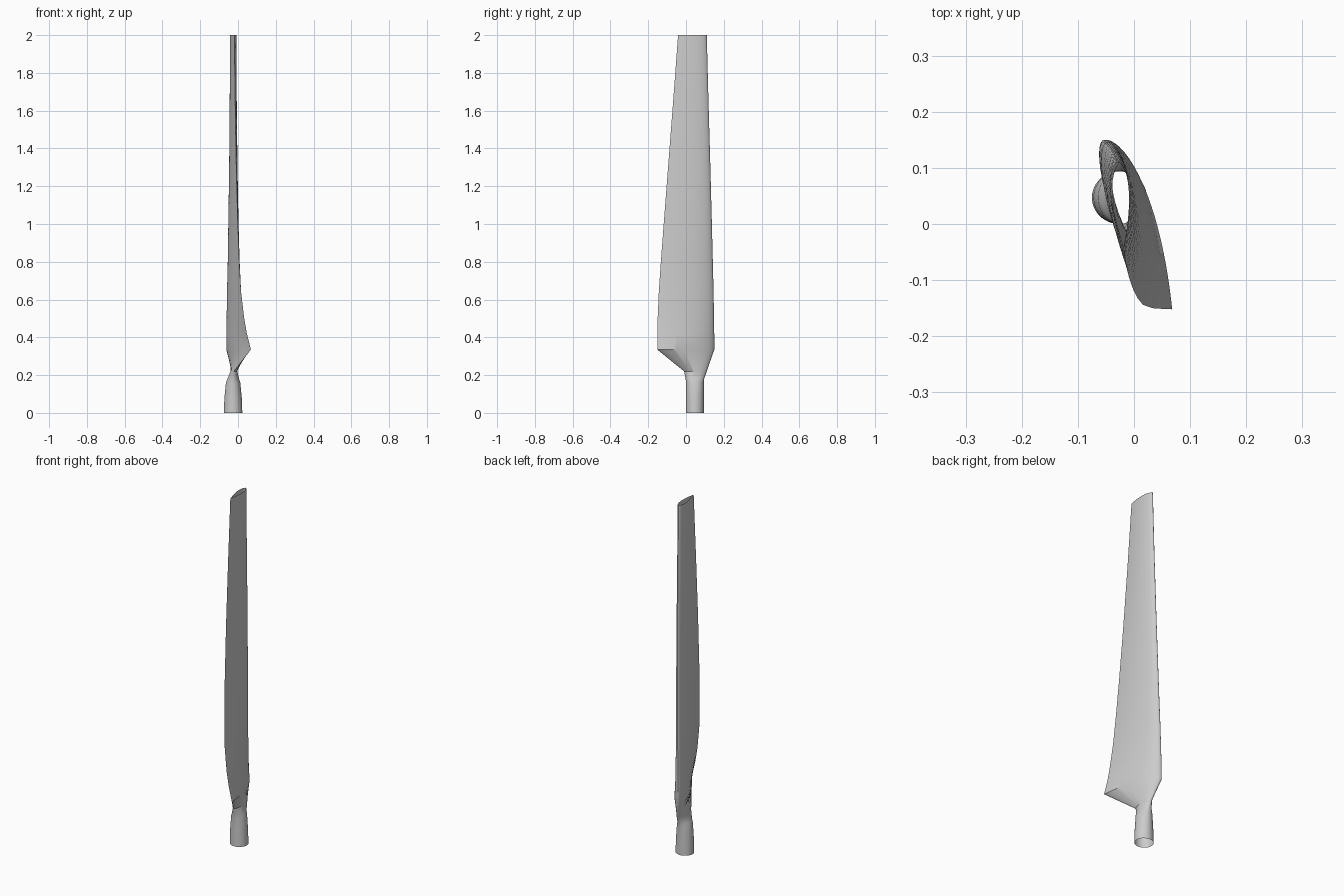
import bpy, bmesh, math

if "Cube" in bpy.data.objects:
    bpy.data.objects.remove(bpy.data.objects["Cube"])

N = 24  # points per side of each section

# round root sections: z, centre x, centre y, radius x, radius y
ROOT = [(0.0, -0.026, 0.047, 0.049, 0.047),
        (0.08, -0.026, 0.047, 0.046, 0.047),
        (0.16, -0.026, 0.047, 0.038, 0.047),
        (0.18, -0.025, 0.047, 0.031, 0.049),
        (0.22, -0.022, 0.050, 0.018, 0.060)]

# blade sections: z, leading x, leading y, trailing x, trailing y, +x bulge, -x bulge
BLADE = [(0.335, -0.056, 0.149, 0.068, -0.152, 0.037, 0.028),
         (0.42, -0.055, 0.149, 0.047, -0.151, 0.034, 0.026),
         (0.50, -0.053, 0.148, 0.033, -0.150, 0.032, 0.024),
         (0.64, -0.050, 0.146, 0.016, -0.144, 0.029, 0.022),
         (0.80, -0.046, 0.142, 0.007, -0.133, 0.027, 0.020),
         (1.00, -0.042, 0.137, -0.001, -0.118, 0.025, 0.019),
         (1.30, -0.037, 0.129, -0.009, -0.095, 0.022, 0.017),
         (1.65, -0.033, 0.119, -0.015, -0.068, 0.019, 0.016),
         (2.00, -0.030, 0.110, -0.019, -0.042, 0.017, 0.015)]


def root_ring(z, cx, cy, rx, ry):
    """Ellipse starting at the front (-y) and turning through +x."""
    return [(cx + rx * math.sin(math.pi * i / N),
             cy - ry * math.cos(math.pi * i / N), z) for i in range(2 * N)]


def bulge(t):
    """Airfoil thickness, 0 at both ends and about 1 near t = 0.33."""
    return 2.6 * math.sqrt(max(t, 0.0)) * (1 - t)


def blade_ring(z, lx, ly, tx, ty, hs, hp):
    """Airfoil from the trailing edge over +x to the leading edge and back."""
    dx, dy = tx - lx, ty - ly
    length = math.hypot(dx, dy)
    nx, ny = -dy / length, dx / length
    ring = []
    for i in range(2 * N):
        t = 0.5 + 0.5 * math.cos(math.pi * i / N)
        h = hs * bulge(t) if i <= N else -hp * bulge(t) ** 1.25
        ring.append((lx + dx * t + nx * h, ly + dy * t + ny * h, z))
    return ring


# rotor blade: one open, hollow skin lofted through all sections
rings = [root_ring(*r) for r in ROOT] + [blade_ring(*b) for b in BLADE]
bm = bmesh.new()
rows = [[bm.verts.new(p) for p in ring] for ring in rings]
for a, b in zip(rows, rows[1:]):
    for i in range(2 * N):
        j = (i + 1) % (2 * N)
        bm.faces.new((a[i], a[j], b[j], b[i]))
mesh = bpy.data.meshes.new("rotor_blade")
bm.to_mesh(mesh)
bm.free()

grey = bpy.data.materials.new("light_grey")
grey.diffuse_color = (0.6, 0.6, 0.6, 1)
grey.use_nodes = True
grey.node_tree.nodes["Principled BSDF"].inputs["Base Color"].default_value = grey.diffuse_color
mesh.materials.append(grey)

blade = bpy.data.objects.new("rotor_blade", mesh)
bpy.context.collection.objects.link(blade)
bpy.context.view_layer.objects.active = blade
blade.select_set(True)
bpy.ops.object.shade_smooth_by_angle(angle=math.radians(35))
